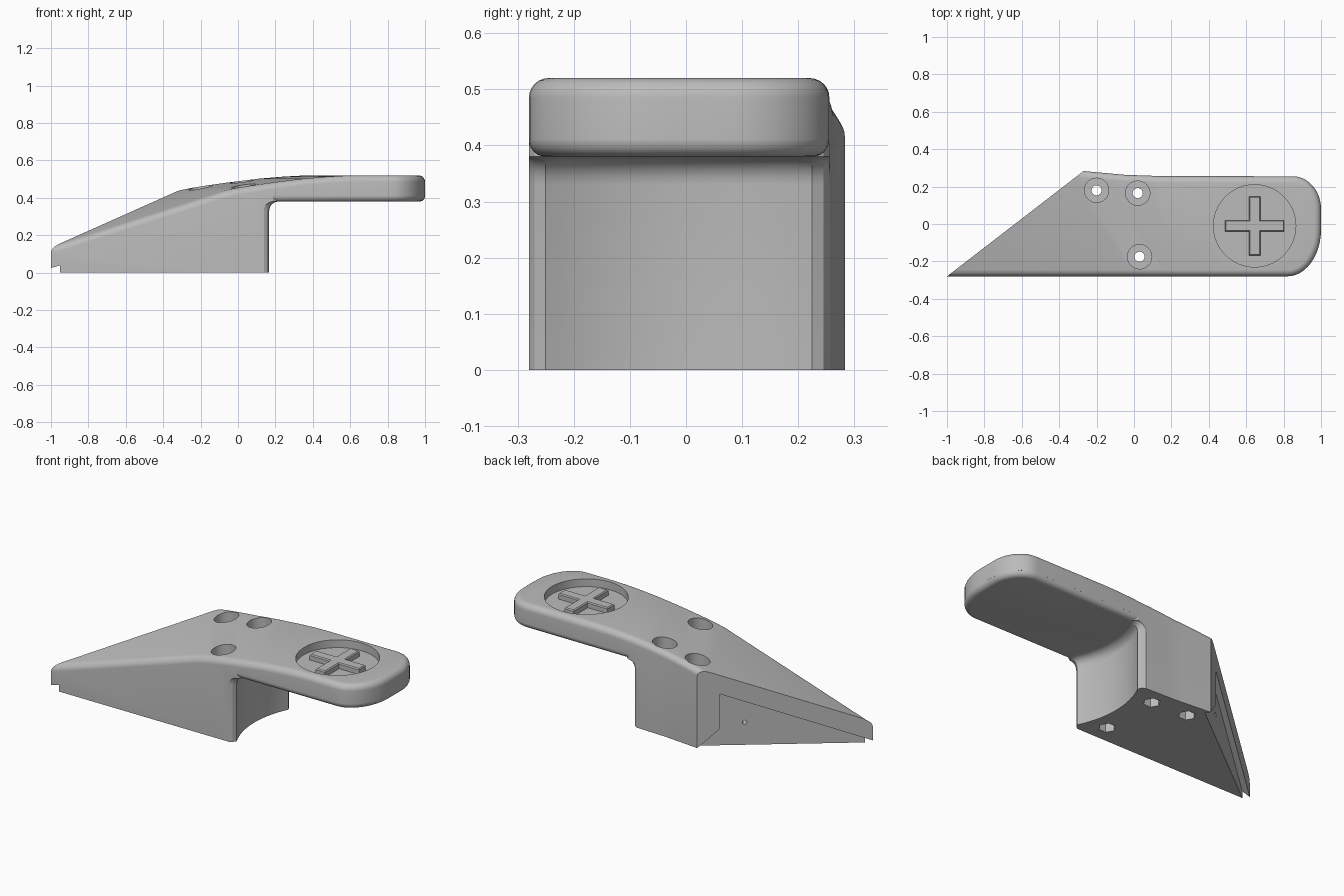
import bpy, bmesh, math
from mathutils import Vector

if "Cube" in bpy.data.objects:
    bpy.data.objects.remove(bpy.data.objects["Cube"], do_unlink=True)

grey = bpy.data.materials.new("plain grey")
grey.use_nodes = True
grey.diffuse_color = (0.5, 0.5, 0.5, 1)
grey.node_tree.nodes["Principled BSDF"].inputs["Base Color"].default_value = (0.5, 0.5, 0.5, 1)


def loft(rings):
    """Closed solid through a stack of matching rings."""
    bm = bmesh.new()
    loops = [[bm.verts.new(p) for p in ring] for ring in rings]
    for a, b in zip(loops, loops[1:]):
        for i in range(len(a)):
            j = (i + 1) % len(a)
            bm.faces.new((a[i], a[j], b[j], b[i]))
    bm.faces.new(loops[0][::-1])
    bm.faces.new(loops[-1])
    bmesh.ops.recalc_face_normals(bm, faces=bm.faces)
    return bm


def make(name, bm):
    mesh = bpy.data.meshes.new(name)
    bmesh.ops.recalc_face_normals(bm, faces=bm.faces)
    bm.to_mesh(mesh)
    bm.free()
    mesh.materials.append(grey)
    ob = bpy.data.objects.new(name, mesh)
    bpy.context.collection.objects.link(ob)
    return ob


def select(ob):
    bpy.ops.object.select_all(action='DESELECT')
    bpy.context.view_layer.objects.active = ob
    ob.select_set(True)


def cut(ob, cutter):
    """Subtract the cutter, then discard it."""
    cutter.hide_render = True
    mod = ob.modifiers.new("cut", 'BOOLEAN')
    mod.operation, mod.solver, mod.object = 'DIFFERENCE', 'EXACT', cutter
    select(ob)
    bpy.ops.object.modifier_apply(modifier=mod.name)
    bpy.data.objects.remove(cutter, do_unlink=True)


def at_height(points, z):
    return [Vector((p[0], p[1], z)) for p in points]


def inset(points, d):
    """Move a counter-clockwise outline inwards with mitred corners."""
    pts = [Vector(p) for p in points]
    out = []
    for i, p in enumerate(pts):
        e1 = (p - pts[i - 1]).normalized()
        e2 = (pts[(i + 1) % len(pts)] - p).normalized()
        n1, n2 = Vector((-e1.y, e1.x)), Vector((-e2.y, e2.x))
        out.append(p + (n1 + n2) * d / (1 + n1.dot(n2)))
    return out


def drill(ob, x, y, r, z0, z1, sides=40):
    ring = [(x + r * math.cos(math.tau * i / sides), y + r * math.sin(math.tau * i / sides))
            for i in range(sides)]
    cut(ob, make("drill", loft([at_height(ring, z0), at_height(ring, z1)])))


# Height of the top surface along the sloping direction u = x + y / 2
slope = [(-1.1, .147), (-.2, .437), (-.13, .452), (-.06, .464), (.04, .479), (.13, .491),
         (.23, .503), (.35, .513), (.44, .518), (.53, .52)]


def top_height(u):
    if u >= slope[-1][0]:
        return slope[-1][1]
    for (a, za), (b, zb) in zip(slope, slope[1:]):
        if u <= b:
            return max(.08, za + (u - a) / (b - a) * (zb - za))


# Plan outline, running past the slanted end that is trimmed later
quarter = [math.pi / 2 * i / 12 for i in range(13)]
outline = [(-1.4, -.28)]
outline += [(.82 + .18 * math.sin(a), -.03 - .25 * math.cos(a)) for a in quarter]
outline += [(.85 + .15 * math.cos(a), .08 + .175 * math.sin(a)) for a in quarter]
outline += [(.15, .256), (-.05, .263), (-.27, .283), (-.5, .305), (-1.4, .31)]
arc = [math.pi / 2 * i / 6 for i in range(7)]

# Body: rounded slab, sliced across the slope and lowered to it
r = .035
bm = loft([at_height(outline, 0)] +
          [at_height(inset(outline, r * (1 - math.cos(a))), .52 - r + r * math.sin(a)) for a in arc])
for u, _ in slope:
    bmesh.ops.bisect_plane(bm, geom=bm.verts[:] + bm.edges[:] + bm.faces[:],
                           plane_co=(u, 0, 0), plane_no=(1, .5, 0))
for v in bm.verts:
    if v.co.z > .2:
        v.co.z += top_height(v.co.x + v.co.y / 2) - .52

# Trim the slanted end
corner, tip = Vector((-.27, .283, 0)), Vector((-1, -.28, 0))
along = (tip - corner).normalized()
outward = Vector((along.y, -along.x, 0))
bmesh.ops.bisect_plane(bm, geom=bm.verts[:] + bm.edges[:] + bm.faces[:],
                       plane_co=corner, plane_no=outward, clear_outer=True)
bmesh.ops.holes_fill(bm, edges=[e for e in bm.edges if e.is_boundary], sides=0)
body = make("body", bm)

# Space under the arm: hollow leg wall, blended into the arm underside
wall = [(.13, .5), (.13, .27), (.138, .255), (.155, .245)]
for i in range(17):
    y = .225 - .475 * i / 16
    wall.append((.645 - math.sqrt(.535 ** 2 - (y + .01) ** 2), y))
wall += [(.155, -.27), (.138, -.28), (.13, -.3), (.13, -.5)]


def under_ring(shift, z):
    return at_height([(x + shift, y) for x, y in wall] + [(1.5, -.5), (1.5, .5)], z)


under = make("under_cutter", loft(
    [under_ring(0, -.2)] +
    [under_ring(.05 * (1 - math.cos(a)), .33 + .05 * math.sin(a)) for a in arc] +
    [under_ring(.05, .409)]))
r = .03
bowl = make("arm_bowl", loft(
    [at_height(inset(outline, r * (1 - math.cos(a))), .38 + r - r * math.sin(a)) for a in arc[::-1]] +
    [at_height(outline, .7)]))
cut(under, bowl)
cut(body, under)

# Recess and pin hole in the slanted end
panel = [(-.11, -.1), (.12, .11), (.12, .31), (.93, .022), (1.1, -.04), (1.1, -.1)]
pin = [(.25 + .012 * math.cos(math.tau * i / 16), .13 + .012 * math.sin(math.tau * i / 16))
       for i in range(16)]
for shape, depth in ((panel, .03), (pin, .12)):
    rings = [[corner + along * s + outward * d + Vector((0, 0, z)) for s, z in shape]
             for d in (-depth, .1)]
    cut(body, make("end_cutter", loft(rings)))

# Screw holes: counterbore, shaft and hexagonal nut pocket
for x, y in ((-.2, .18), (.02, .165), (.03, -.175)):
    drill(body, x, y, .065, top_height(x + y / 2) - .07, .8)
    drill(body, x, y, .027, -.1, .7, 24)
    drill(body, x, y, .045, -.1, .1, 6)

# Round pocket in the arm
drill(body, .645, -.01, .22, .475, .8, 64)
select(body)
bpy.ops.object.shade_smooth_by_angle(angle=math.radians(28))

# Raised cross in the pocket
w, h = .03, .158
plus = [(w, -h), (w, -w), (h, -w), (h, w), (w, w), (w, h),
        (-w, h), (-w, w), (-h, w), (-h, -w), (-w, -w), (-w, -h)]
plus = [(x + .645, y - .01) for x, y in plus]
make("raised_cross", loft([at_height(plus, .47), at_height(plus, .502),
                           at_height(inset(plus, .005), .508)]))
